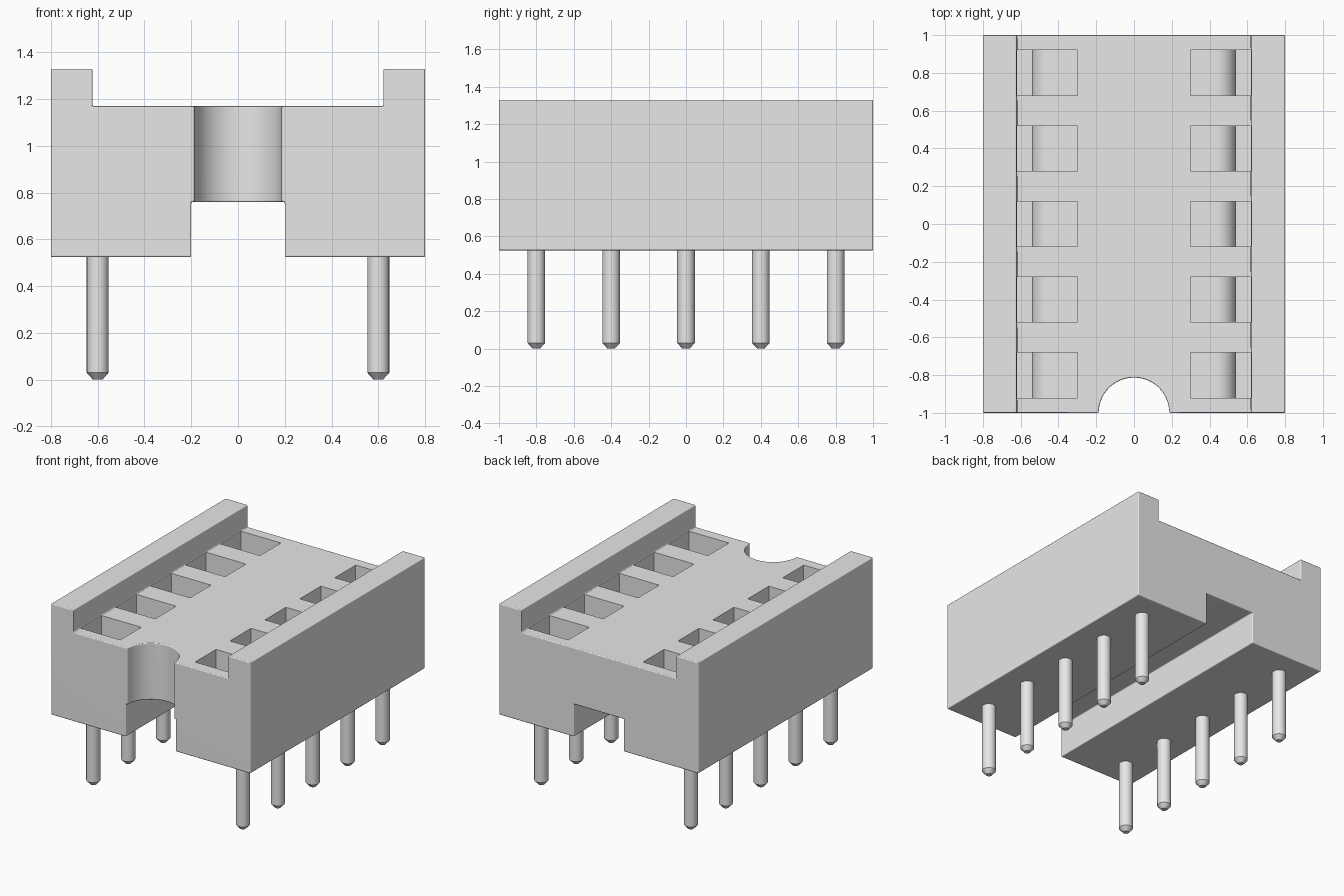
import bpy, bmesh, math

if "Cube" in bpy.data.objects:
    bpy.data.objects.remove(bpy.data.objects["Cube"], do_unlink=True)

grey = bpy.data.materials.new("light grey")
grey.use_nodes = True
colour = (0.8, 0.8, 0.8, 1)
grey.diffuse_color = colour
grey.node_tree.nodes["Principled BSDF"].inputs["Base Color"].default_value = colour


def add_prism(bm, loop, shift):
    """Extrude a closed loop of 3D points along the shift vector."""
    face = bm.faces.new([bm.verts.new(p) for p in loop])
    new = bmesh.ops.extrude_face_region(bm, geom=[face], use_keep_orig=True)["geom"]
    moved = [v for v in new if isinstance(v, bmesh.types.BMVert)]
    bmesh.ops.translate(bm, verts=moved, vec=shift)


def make_object(name, bm):
    bmesh.ops.recalc_face_normals(bm, faces=bm.faces)
    mesh = bpy.data.meshes.new(name)
    bm.to_mesh(mesh)
    bm.free()
    mesh.materials.append(grey)
    obj = bpy.data.objects.new(name, mesh)
    bpy.context.collection.objects.link(obj)
    return obj


def activate(obj):
    bpy.ops.object.select_all(action="DESELECT")
    obj.select_set(True)
    bpy.context.view_layer.objects.active = obj


def cut(obj, cutter):
    activate(obj)
    mod = obj.modifiers.new("cut", "BOOLEAN")
    mod.object = cutter
    mod.solver = "EXACT"
    bpy.ops.object.modifier_apply(modifier=mod.name)
    bpy.data.objects.remove(cutter, do_unlink=True)


BASE, CEILING, DECK, TOP = 0.525, 0.76, 1.17, 1.33
ROWS = [-0.8 + 0.4 * i for i in range(5)]

# Body: two-railed block with a channel underneath
half = [(0.2, CEILING), (0.2, BASE), (0.8, BASE), (0.8, TOP), (0.622, TOP), (0.622, DECK)]
profile = half + [(-x, z) for x, z in reversed(half)]
bm = bmesh.new()
add_prism(bm, [(x, -1, z) for x, z in profile], (0, 2, 0))
body = make_object("socket_body", bm)

# Half-round notch in the front edge
bm = bmesh.new()
steps = 64
angles = [2 * math.pi * (i + 0.5) / steps for i in range(steps)]
add_prism(bm, [(0.187 * math.cos(a), -1 + 0.187 * math.sin(a), 0.4) for a in angles], (0, 0, 1.2))
cut(body, make_object("notch_cutter", bm))

# Softened edges
activate(body)
bevel = body.modifiers.new("soft edges", "BEVEL")
bevel.width = 0.009
bevel.segments = 3
bevel.limit_method = "ANGLE"
bpy.ops.object.modifier_apply(modifier=bevel.name)

# Contact pockets: rounded inner shoulder with a deeper slot next to the rail
shoulder = [(0.44 + 0.1 * math.sin(a), 0.88 + 0.1 * math.cos(a))
            for a in [math.pi / 2 * i / 10 for i in range(11)]]
pocket = [(0.3, 1.25), (0.3, 0.98)] + shoulder + [(0.54, 0.7), (0.619, 0.7), (0.619, 1.25)]
bm = bmesh.new()
for y in ROWS:
    for side in (-1, 1):
        add_prism(bm, [(side * x, y - 0.12, z) for x, z in pocket], (0, 0.24, 0))
cut(body, make_object("pocket_cutter", bm))
activate(body)
bpy.ops.object.shade_smooth_by_angle(angle=math.radians(40))
body.modifiers.new("flat face normals", "WEIGHTED_NORMAL").keep_sharp = True

# Pins with chamfered tips
for side, label in ((-1, "right"), (1, "left")):
    for i, y in enumerate(ROWS):
        bm = bmesh.new()
        sections = [(0.0, 0.02, 0.03, 0.047), (0.03, 0.047, BASE + 0.03, 0.047)]
        for z1, r1, z2, r2 in sections:
            ring = bmesh.ops.create_cone(bm, segments=24, radius1=r1, radius2=r2,
                                         depth=z2 - z1, cap_ends=True)["verts"]
            bmesh.ops.translate(bm, verts=ring, vec=(0, 0, (z1 + z2) / 2))
        # Drop the inner caps and weld the tip to the shaft
        inner = [f for f in bm.faces if len(f.verts) > 4
                 and abs(f.calc_center_median().z - 0.03) < 0.001]
        bmesh.ops.delete(bm, geom=inner, context="FACES_ONLY")
        bmesh.ops.remove_doubles(bm, verts=bm.verts, dist=0.0005)
        pin = make_object(f"pin_{label}_{i + 1}", bm)
        pin.location = (side * 0.6, y, 0)
        activate(pin)
        bpy.ops.object.shade_smooth_by_angle(angle=math.radians(30))
